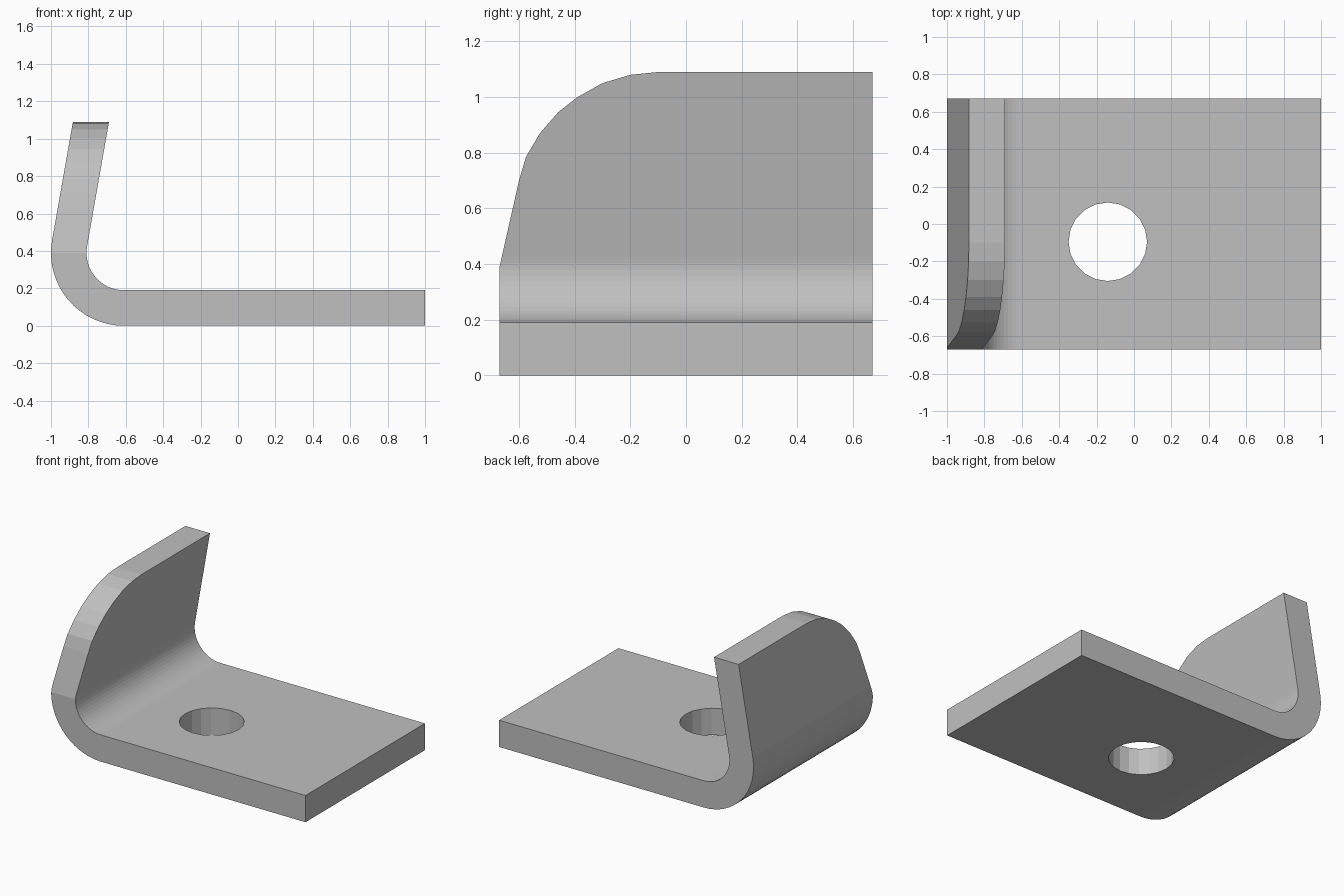
import bpy, bmesh
from math import sin, cos, tan, pi, radians
from mathutils import Vector

cube = bpy.data.objects.get("Cube")
if cube:
    bpy.data.objects.remove(cube, do_unlink=True)

steel = bpy.data.materials.new("plain grey metal")
steel.use_nodes = True
GREY = (0.53, 0.53, 0.53, 1)
steel.diffuse_color = GREY
steel.node_tree.nodes["Principled BSDF"].inputs["Base Color"].default_value = GREY


def prism(name, points, offset):
    """Extrude a closed outline along an offset vector."""
    bm = bmesh.new()
    face = bm.faces.new([bm.verts.new(p) for p in points])
    moved = bmesh.ops.extrude_face_region(bm, geom=[face])["geom"]
    verts = [v for v in moved if isinstance(v, bmesh.types.BMVert)]
    bmesh.ops.translate(bm, verts=verts, vec=Vector(offset))
    bmesh.ops.recalc_face_normals(bm, faces=bm.faces)
    mesh = bpy.data.meshes.new(name)
    bm.to_mesh(mesh)
    bm.free()
    obj = bpy.data.objects.new(name, mesh)
    bpy.context.collection.objects.link(obj)
    mesh.materials.append(steel)
    return obj


def cut(target, cutter):
    """Subtract the cutter and remove it."""
    mod = target.modifiers.new("cut", "BOOLEAN")
    mod.operation, mod.solver, mod.object = "DIFFERENCE", "EXACT", cutter
    cutter.hide_render = True
    bpy.context.view_layer.objects.active = target
    bpy.ops.object.modifier_apply(modifier=mod.name)
    bpy.data.objects.remove(cutter, do_unlink=True)


# Bent plate: flat base, 100 degree bend and leaning flange
HALF_DEPTH, TOP = 0.67, 1.09
OUTER, INNER = 0.39, 0.20
CENTRE_X, STEPS = -0.61, 16
LEAN = radians(10)


def bend(radius):
    """Side outline from the base edge round the bend to the flange top."""
    pts = [(1, OUTER - radius)]
    for i in range(STEPS + 1):
        a = (pi / 2 + LEAN) * i / STEPS
        pts.append((CENTRE_X - radius * sin(a), OUTER - radius * cos(a)))
    x, z = pts[-1]
    pts.append((x + (TOP - z) * tan(LEAN), TOP))
    return pts


outline = bend(OUTER) + bend(INNER)[::-1]
bracket = prism("bent_bracket", [(x, -HALF_DEPTH, z) for x, z in outline],
                (0, 2 * HALF_DEPTH, 0))

# Rounded front corner of the flange
corner = [(-0.80, -0.185), (-0.60, 0.70), (-0.575, 0.785), (-0.525, 0.87),
          (-0.46, 0.945), (-0.39, 1.0), (-0.30, 1.05), (-0.20, 1.08),
          (-0.10, 1.09), (0, 1.1), (0, 1.3), (-0.80, 1.3)]
cut(bracket, prism("corner_cutter", [(-1.2, y, z) for y, z in corner], (0.7, 0, 0)))

# Bolt hole through the base
SIDES, RADIUS = 20, 0.21
ring = [(-0.14 + RADIUS * cos(2 * pi * i / SIDES),
         -0.095 + RADIUS * sin(2 * pi * i / SIDES), -0.1) for i in range(SIDES)]
cut(bracket, prism("hole_cutter", ring, (0, 0, 0.4)))
